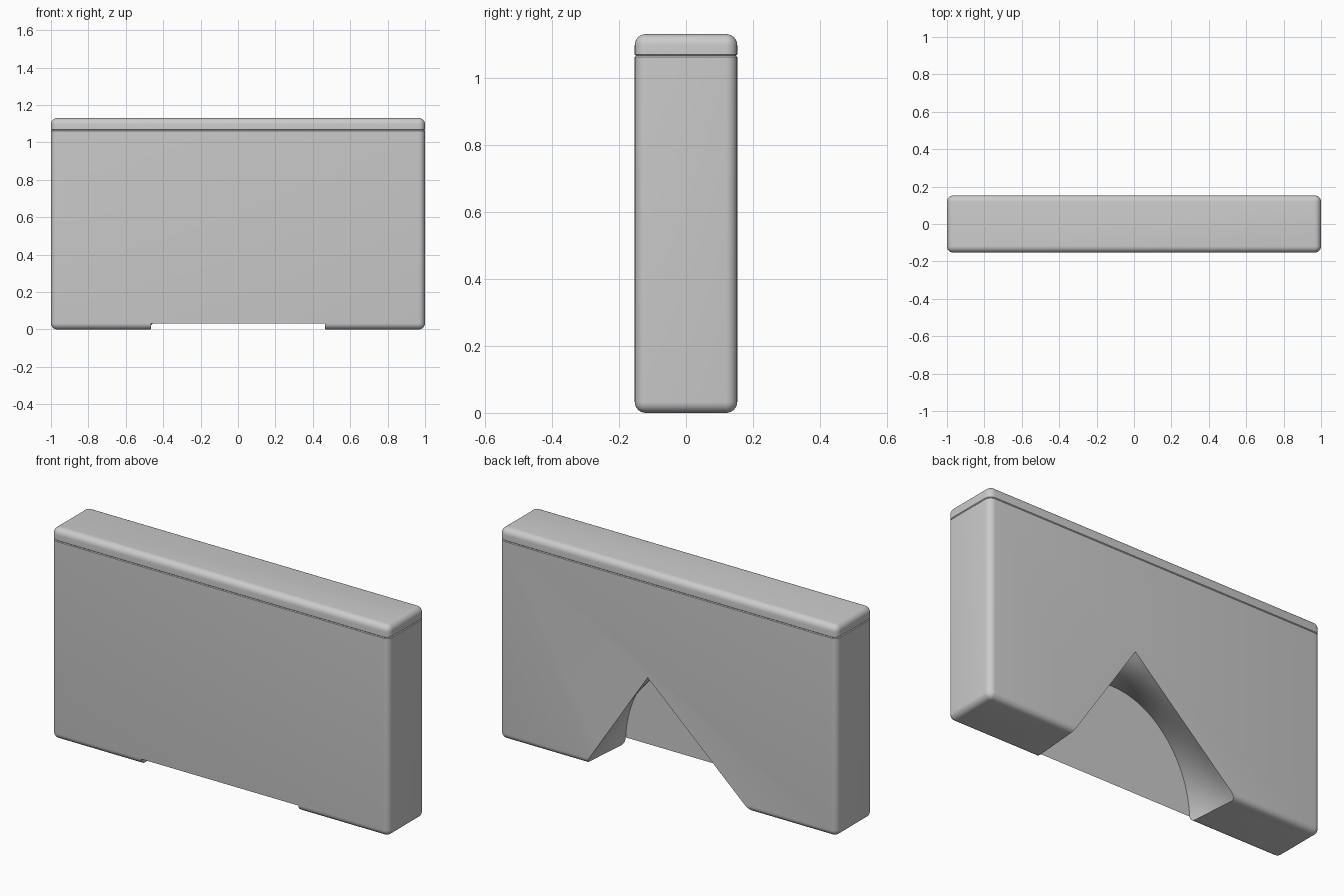
import bpy, bmesh
from math import sin, cos, pi, acos

if "Cube" in bpy.data.objects:
    bpy.data.objects.remove(bpy.data.objects["Cube"])

HX, HY, H, R = 1.0, 0.153, 1.13, 0.033
SEG = 6


def loft(name, rings):
    """Skin equal-length closed rings and cap both ends."""
    bm = bmesh.new()
    vs = [[bm.verts.new(p) for p in ring] for ring in rings]
    n = len(vs[0])
    for a, b in zip(vs, vs[1:]):
        for i in range(n):
            j = (i + 1) % n
            bm.faces.new((a[i], a[j], b[j], b[i]))
    bm.faces.new(vs[0])
    bm.faces.new(vs[-1])
    bmesh.ops.recalc_face_normals(bm, faces=bm.faces)
    me = bpy.data.meshes.new(name)
    bm.to_mesh(me)
    bm.free()
    ob = bpy.data.objects.new(name, me)
    bpy.context.collection.objects.link(ob)
    return ob


def rounded_rect(inset, z):
    r = R + 0.001 - inset
    cx, cy = HX - inset - r, HY - inset - r
    pts = []
    for k, (sx, sy) in enumerate(((1, 1), (-1, 1), (-1, -1), (1, -1))):
        for i in range(SEG + 1):
            a = (k + i / SEG) * pi / 2
            pts.append((sx * cx + r * cos(a), sy * cy + r * sin(a), z))
    return pts


# Rounded slab with a fine groove below its cap
angles = [i / SEG * pi / 2 for i in range(SEG + 1)]
sections = [(R * (1 - sin(a)), R * (1 - cos(a))) for a in angles]
sections += [(0, 1.062), (0.004, 1.0655), (0, 1.069)]
sections += [(R * (1 - cos(a)), H - R * (1 - sin(a))) for a in angles]
body = loft("slab_body", [rounded_rect(i, z) for i, z in sections])

# Recess: skewed triangle at the back blending to an arch behind the front skin
AW, AH, BW, APEX = 0.465, 0.553, 0.49, (0.12, 0.56)
peak = acos(APEX[0] / AW)
thetas = [peak * i / 20 for i in range(20)]
thetas += [peak + (pi - peak) * i / 28 for i in range(29)]


def recess(y, t):
    pts = []
    for th in thetas:
        if th <= peak:
            f, side = th / peak, BW
        else:
            f, side = (pi - th) / (pi - peak), -BW
        tx, tz = side + (APEX[0] - side) * f, APEX[1] * f
        ax, az = AW * cos(th), AH * sin(th)
        pts.append((ax + (tx - ax) * t, y, az + (tz - az) * t))
    return [(pts[0][0], y, -0.1)] + pts + [(pts[-1][0], y, -0.1)]


STEPS = 8
y0 = -HY + 0.0003
rings = [recess(y0 + (HY - y0) * k / STEPS, k / STEPS) for k in range(STEPS + 1)]
cutter = loft("recess_cutter", rings + [recess(HY + 0.1, 1)])
cutter.hide_render = True

mod = body.modifiers.new("recess", 'BOOLEAN')
mod.object = cutter
mod.operation = 'DIFFERENCE'
mod.solver = 'EXACT'
bpy.context.view_layer.objects.active = body
body.select_set(True)
bpy.ops.object.modifier_apply(modifier=mod.name)
bpy.data.objects.remove(cutter)
bpy.ops.object.shade_smooth_by_angle(angle=pi / 6)
